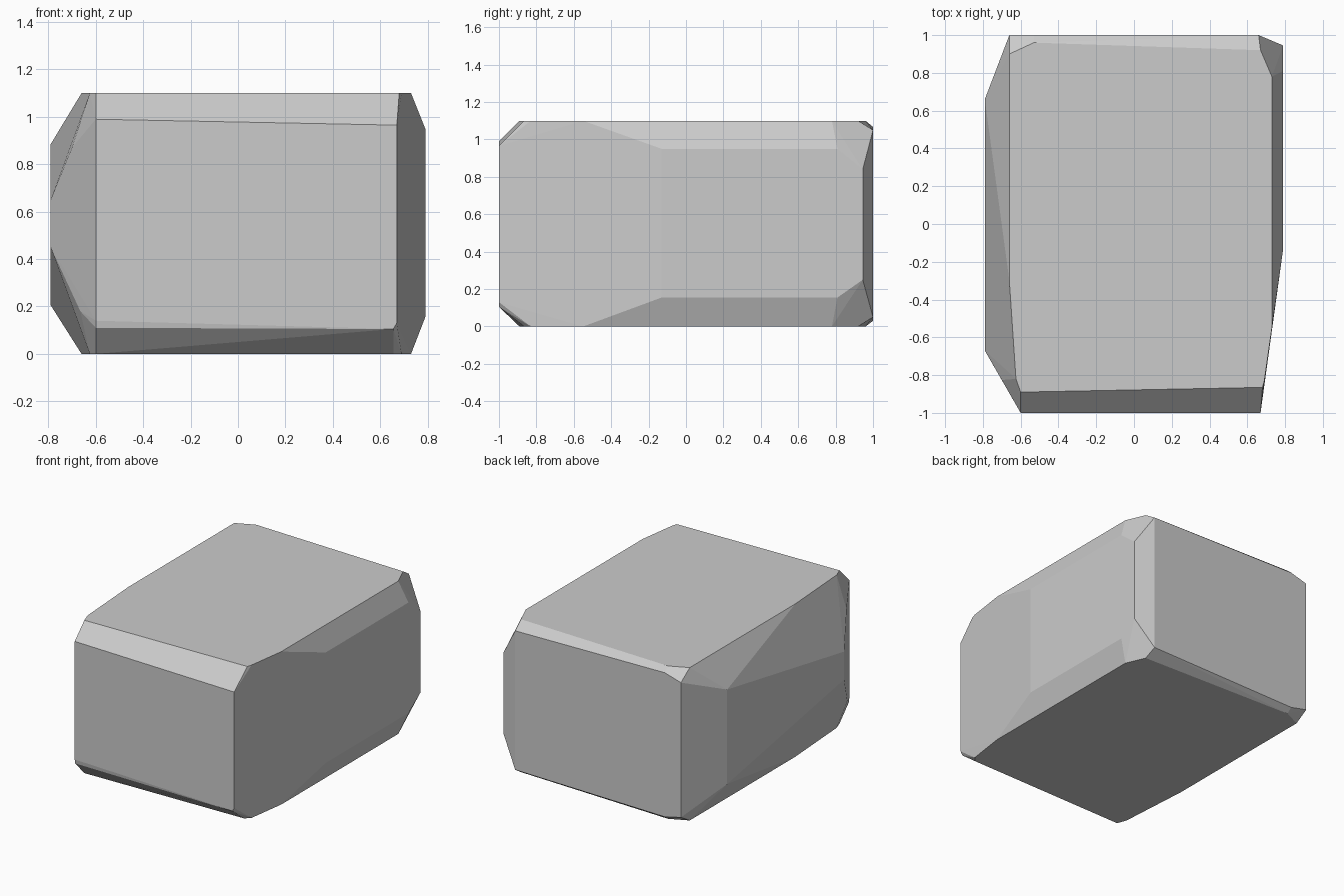
import bpy, bmesh

if "Cube" in bpy.data.objects:
    bpy.data.objects.remove(bpy.data.objects["Cube"], do_unlink=True)

stone = bpy.data.materials.new("grey stone")
stone.use_nodes = True
grey = (0.6, 0.6, 0.6, 1)
stone.diffuse_color = grey
stone.node_tree.nodes["Principled BSDF"].inputs["Base Color"].default_value = grey

TOP = 1.1

# outline shared by the flat top and the flat base
rim = [(0.69, -0.83), (0.73, -0.55), (0.73, 0.78), (0.67, 0.92),
       (-0.53, 0.96), (-0.66, 0.9), (-0.66, -0.3), (-0.625, -0.82), (-0.6, -0.89)]
points = [(x, y, z) for x, y in rim for z in (0, TOP)]
points += [(0.68, -0.865, TOP), (0.655, -0.865, 0)]

# upright edges: x, y, lower z, upper z
uprights = [(-0.6, -1, 0.14, 0.99), (0.67, -1, 0.13, 0.965),
            (0.79, -0.13, 0.155, 0.95), (0.79, 0.81, 0.155, 0.95),
            (0.79, 0.945, 0.25, 0.84), (0.66, 1, 0.05, 1.05),
            (-0.53, 1, 0.03, 1.067), (-0.66, 1, 0.06, 1.03),
            (-0.79, 0.66, 0.205, 0.885), (-0.79, -0.67, 0.45, 0.65)]
for x, y, low, high in uprights:
    points += [(x, y, low), (x, y, high)]

# small chipped corners at the front
points += [(-0.7, -0.826, 0.87), (-0.665, -0.885, 0.18),
           (-0.6, -0.995, 0.11), (0.655, -1, 0.105)]

# the chiselled block is the convex shell around these corners
bm = bmesh.new()
for p in points:
    bm.verts.new(p)
shell = bmesh.ops.convex_hull(bm, input=bm.verts)
bmesh.ops.delete(bm, geom=[v for v in bm.verts if not v.link_faces], context='VERTS')
bmesh.ops.dissolve_limit(bm, angle_limit=0.02, verts=bm.verts, edges=bm.edges)
bmesh.ops.recalc_face_normals(bm, faces=bm.faces)

mesh = bpy.data.meshes.new("stone_block")
bm.to_mesh(mesh)
bm.free()
mesh.materials.append(stone)
block = bpy.data.objects.new("stone_block", mesh)
bpy.context.collection.objects.link(block)
